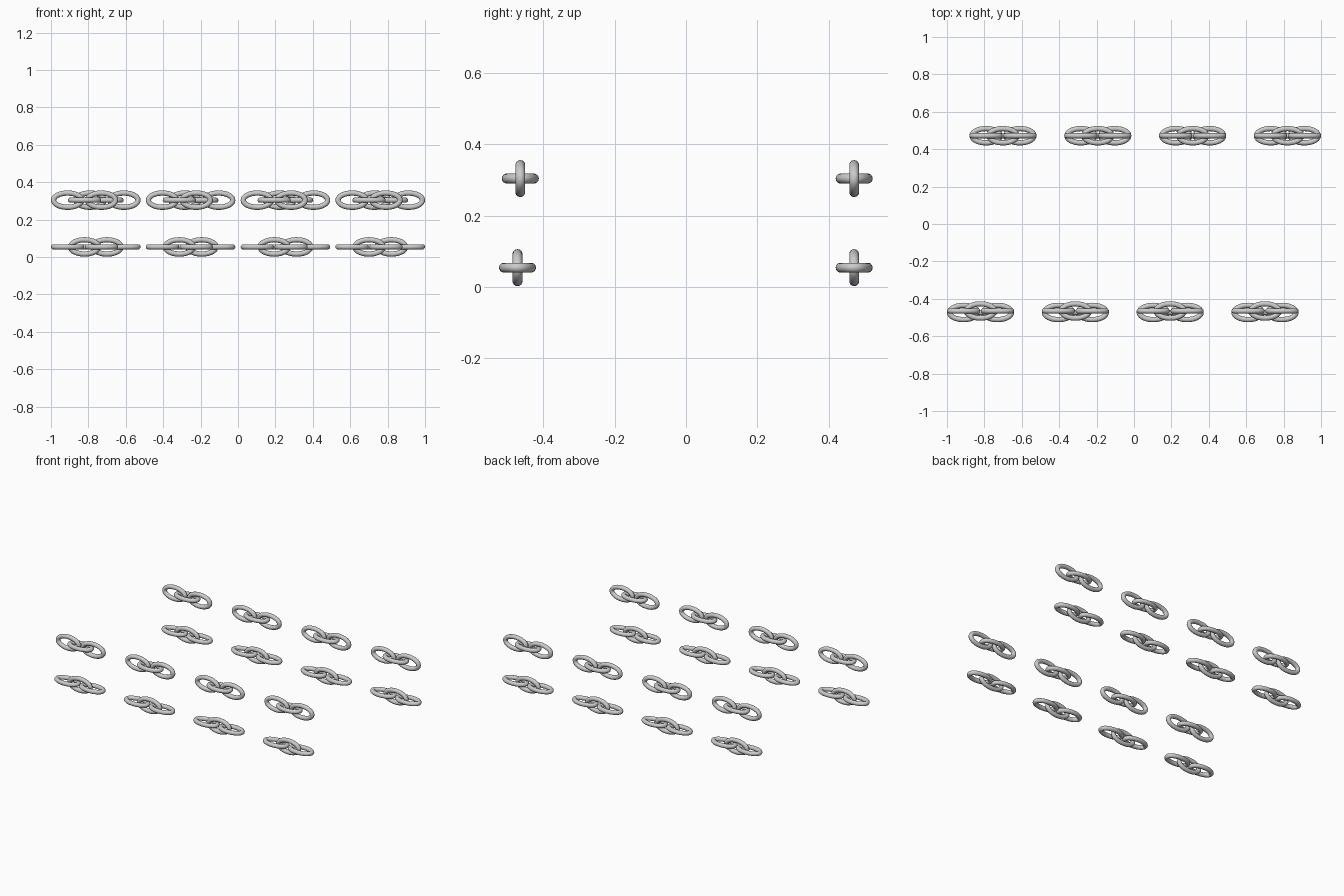
import bpy, bmesh
from math import sin, cos, pi
from mathutils import Vector

if "Cube" in bpy.data.objects:
    bpy.data.objects.remove(bpy.data.objects["Cube"])

LENGTH, WIDTH, WIRE = 0.178, 0.104, 0.014   # outer link size, wire radius
PITCH = 0.507                               # spacing of the chains in a row
STEP = 0.0905                               # spacing of the links in a chain


def link_mesh(name, upright, seg=40, ring=14):
    """Oval ring of round wire, lying flat or standing upright."""
    a, b = LENGTH / 2 - WIRE, WIDTH / 2 - WIRE
    bm = bmesh.new()
    rings = []
    for i in range(seg):
        t = 2 * pi * i / seg
        centre = Vector((a * cos(t), b * sin(t), 0))
        out = Vector((b * cos(t), a * sin(t), 0)).normalized()
        loop = []
        for j in range(ring):
            p = 2 * pi * j / ring
            v = centre + out * WIRE * cos(p) + Vector((0, 0, WIRE * sin(p)))
            if upright:
                v = Vector((v.x, -v.z, v.y))
            loop.append(bm.verts.new(v))
        rings.append(loop)
    for i in range(seg):
        r, s = rings[i], rings[(i + 1) % seg]
        for j in range(ring):
            k = (j + 1) % ring
            bm.faces.new((r[j], s[j], s[k], r[k])).smooth = True
    bmesh.ops.recalc_face_normals(bm, faces=bm.faces[:])
    me = bpy.data.meshes.new(name)
    bm.to_mesh(me)
    bm.free()
    return me


flat = link_mesh("flat_link", False)
upright = link_mesh("upright_link", True)


def chain(name, x, y, z, outer, middle):
    """Three interlocked links, the middle one turned a quarter."""
    for i, me in enumerate((outer, middle, outer)):
        ob = bpy.data.objects.new(f"{name}_link_{i + 1}", me)
        ob.location = (x + LENGTH / 2 + i * STEP, y, z)
        bpy.context.collection.objects.link(ob)


# two staggered rows, each with a lower and an upper level of chains
for row, x0, y_low, y_high in (("front", -1.0, -0.473, -0.465),
                               ("back", -0.88, 0.472, 0.472)):
    for n in range(4):
        x = x0 + n * PITCH
        chain(f"{row}_lower_chain_{n + 1}", x, y_low, 0.054, flat, upright)
        chain(f"{row}_upper_chain_{n + 1}", x, y_high, 0.304, upright, flat)
